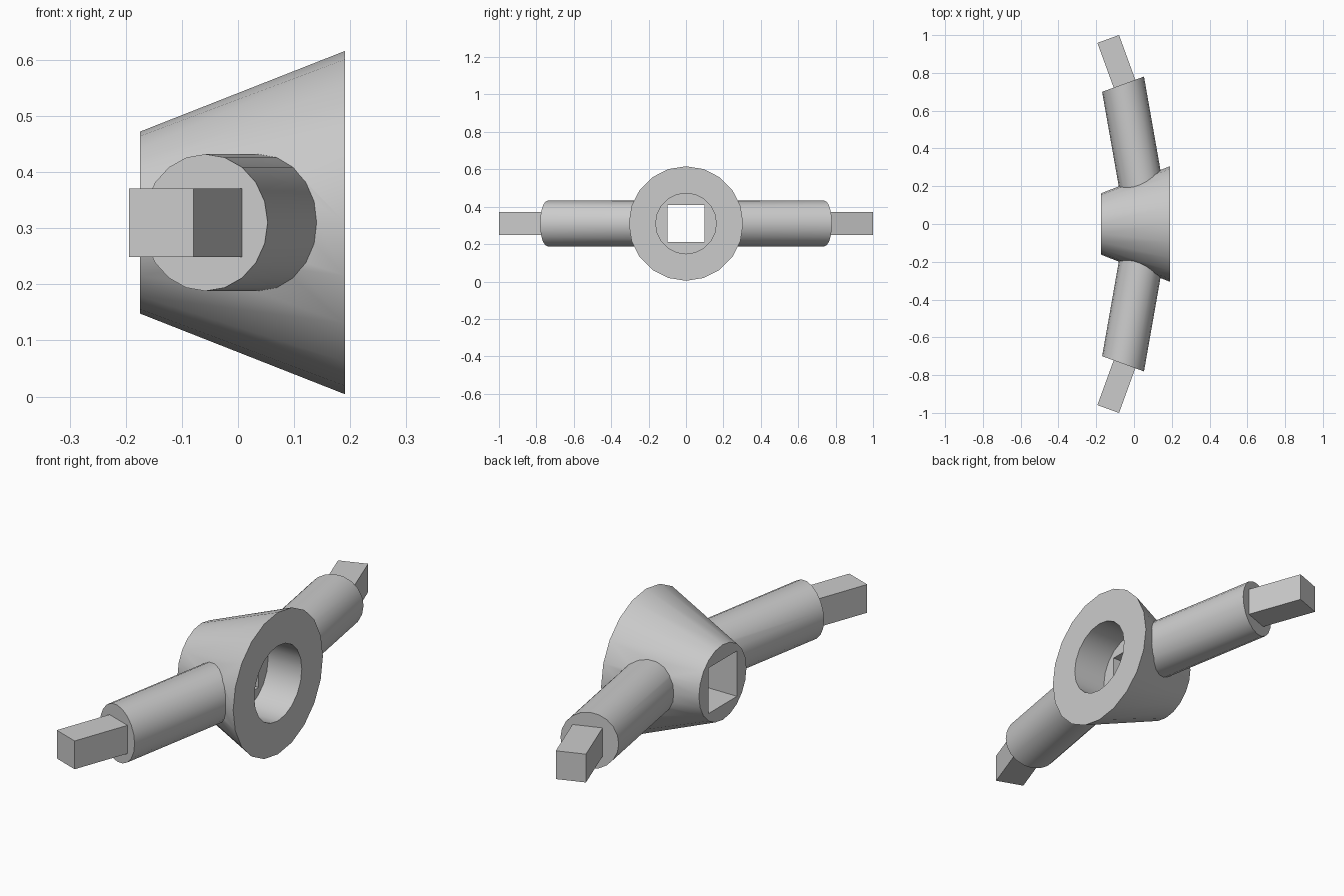
import bpy, bmesh
from math import sin, cos, tan, pi, radians
from mathutils import Vector

if "Cube" in bpy.data.objects:
    bpy.data.objects.remove(bpy.data.objects["Cube"])

Z = 0.31          # height of all axes
SIDES = 20


def ring_x(x, r, n=SIDES, start=0.0):
    """Ring of points around the x axis."""
    return [Vector((x, r * sin(start + 2 * pi * i / n), Z + r * cos(start + 2 * pi * i / n)))
            for i in range(n)]


def ring_y(cx, cy, wide, high, tilt, n=SIDES, start=0.0):
    """Ring facing +y, turned by tilt about z."""
    pts = []
    for i in range(n):
        a = start + 2 * pi * i / n
        u = wide * sin(a)
        pts.append(Vector((cx + u * cos(tilt), cy + u * sin(tilt), Z + high * cos(a))))
    return pts


def loft(name, ring_a, ring_b, side=1):
    """Closed solid between two rings; side=-1 mirrors it across y."""
    bm = bmesh.new()
    a, b = ([bm.verts.new((p.x, p.y * side, p.z)) for p in r] for r in (ring_a, ring_b))
    n = len(a)
    for i in range(n):
        j = (i + 1) % n
        bm.faces.new((a[i], a[j], b[j], b[i]))
    bm.faces.new(a)
    bm.faces.new(b)
    bmesh.ops.recalc_face_normals(bm, faces=bm.faces)
    mesh = bpy.data.meshes.new(name)
    bm.to_mesh(mesh)
    bm.free()
    ob = bpy.data.objects.new(name, mesh)
    bpy.context.collection.objects.link(ob)
    return ob


def combine(target, other, operation):
    """Apply a boolean and remove the helper."""
    mod = target.modifiers.new(operation.lower(), 'BOOLEAN')
    mod.operation, mod.solver, mod.object = operation, 'EXACT', other
    bpy.context.view_layer.objects.active = target
    bpy.ops.object.modifier_apply(modifier=mod.name)
    bpy.data.objects.remove(other)


# Conical hub
hub = loft("hub_with_arms", ring_x(-0.175, 0.162), ring_x(0.191, 0.306))

tilt = radians(20)
axis = Vector((-sin(tilt), cos(tilt), 0))
tip = Vector((-0.1365, 0.9795, 0))
root = tip - axis * 0.35
half_diag = 0.061 * 2 ** 0.5
for side in (1, -1):
    # Round arm with a mitred outer end
    arm = loft("arm", ring_y(-0.058 + 0.74 * tan(tilt / 2) - 0.05 * tan(tilt / 2), 0.05, 0.118, 0.122, 0),
               ring_y(-0.058, 0.74, 0.118, 0.122, tilt), side)
    combine(hub, arm, 'UNION')
    # Square peg on the arm end
    peg = loft("peg", ring_y(root.x, root.y, half_diag, half_diag, tilt, 4, pi / 4),
               ring_y(tip.x, tip.y, half_diag, half_diag, tilt, 4, pi / 4), side)
    combine(hub, peg, 'UNION')

# Round socket in the wide face, then the square drive hole
combine(hub, loft("socket_cutter", ring_x(0.03, 0.162), ring_x(0.4, 0.162)), 'DIFFERENCE')
r = 0.098 * 2 ** 0.5
combine(hub, loft("square_cutter", ring_x(-0.4, r, 4, pi / 4), ring_x(0.1, r, 4, pi / 4)), 'DIFFERENCE')

# Smooth round walls, sharp rims
bpy.ops.object.select_all(action='DESELECT')
hub.select_set(True)
bpy.context.view_layer.objects.active = hub
bpy.ops.object.shade_smooth_by_angle(angle=radians(30))
